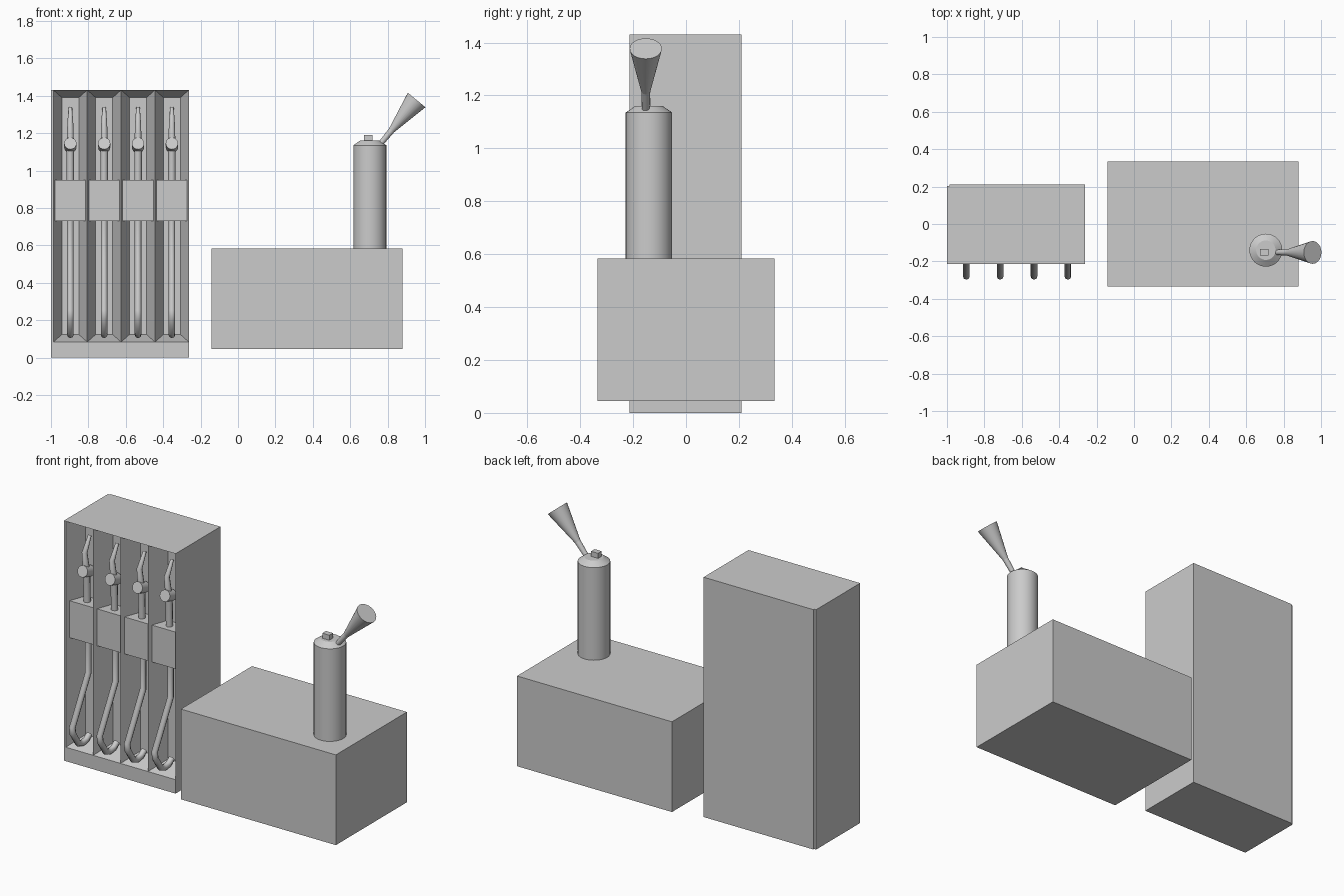
import bpy, bmesh, math
from mathutils import Vector

if "Cube" in bpy.data.objects:
    bpy.data.objects.remove(bpy.data.objects["Cube"])


def box(name, lo, hi):
    lo, hi = Vector(lo), Vector(hi)
    bpy.ops.mesh.primitive_cube_add(size=1, location=(lo + hi) / 2)
    ob = bpy.context.object
    ob.name = name
    ob.scale = hi - lo
    return ob


def cone(name, a, b, r1, r2, sides=32):
    a, b = Vector(a), Vector(b)
    bpy.ops.mesh.primitive_cone_add(vertices=sides, radius1=r1, radius2=r2,
                                    depth=(b - a).length, location=(a + b) / 2)
    ob = bpy.context.object
    ob.name = name
    ob.rotation_euler = (b - a).to_track_quat('Z', 'Y').to_euler()
    bpy.ops.object.shade_smooth_by_angle(angle=math.radians(30))
    return ob


def tube(name, x, path, radius):
    # path holds (y, z, radius scale)
    cu = bpy.data.curves.new(name, 'CURVE')
    cu.dimensions = '3D'
    cu.bevel_depth = radius
    cu.bevel_resolution = 2
    cu.use_fill_caps = True
    sp = cu.splines.new('POLY')
    sp.points.add(len(path) - 1)
    for p, (y, z, s) in zip(sp.points, path):
        p.co = (x, y, z, 1)
        p.radius = s
    ob = bpy.data.objects.new(name, cu)
    bpy.context.collection.objects.link(ob)
    return ob


# Cabinet body with four funnel-shaped bays in the front
X0, X1, TOP, FRONT, BACK, BASE = -0.987, -0.263, 1.43, -0.213, 0.21, 0.083
REAR = -0.09
PITCH = (X1 - X0) / 4

bm = bmesh.new()


def quad(*pts):
    bm.faces.new([bm.verts.new(p) for p in pts])


def rect(x0, x1, z0, z1, y):
    return [(x0, y, z0), (x1, y, z0), (x1, y, z1), (x0, y, z1)]


f = rect(X0, X1, 0, TOP, FRONT)
b = rect(X0, X1, 0, TOP, BACK)
quad(*reversed(b))
for i in range(4):
    j = (i + 1) % 4
    quad(f[j], f[i], b[i], b[j])
quad(*rect(X0, X1, 0, BASE, FRONT))
for k in range(4):
    x = X0 + k * PITCH
    outer = rect(x, x + PITCH, BASE, TOP, FRONT)
    inner = rect(x + 0.045, x + PITCH - 0.045, BASE + 0.04, TOP - 0.04, REAR)
    quad(*inner)
    for i in range(4):
        j = (i + 1) % 4
        quad(outer[i], outer[j], inner[j], inner[i])
bmesh.ops.remove_doubles(bm, verts=bm.verts, dist=1e-5)
me = bpy.data.meshes.new("cabinet")
bm.to_mesh(me)
bm.free()
bpy.context.collection.objects.link(bpy.data.objects.new("cabinet", me))

# Thin left side panel
box("cabinet_side_panel", (-1.0, FRONT, 0), (X0, 0.203, TOP))

# Dispenser fittings, one set per bay
for k in range(4):
    x = X0 + (k + 0.5) * PITCH
    n = f"_{k + 1}"
    box("holder_box" + n, (x - 0.083, -0.19, 0.73), (x + 0.083, REAR + 0.01, 0.95))
    tube("upper_pipe" + n, x, [(-0.14, 0.92, 1), (-0.145, 1.12, 1),
                               (-0.165, 1.25, 0.8), (-0.115, 1.335, 0.5)], 0.02)
    cone("knob" + n, (x, -0.12, 1.125), (x, -0.185, 1.145), 0.033, 0.033, 20)
    tube("hooked_hose" + n, x, [(-0.13, 0.76, 1), (-0.13, 0.52, 1), (-0.28, 0.25, 1),
                                (-0.275, 0.21, 1), (-0.225, 0.135, 1), (-0.19, 0.122, 1),
                                (-0.15, 0.128, 1), (-0.12, 0.15, 1)], 0.018)

# Large block
box("counter_block", (-0.142, -0.335, 0.045), (0.88, 0.335, 0.583))

# Canister with sloped shoulder and small button
CX, CY = 0.705, -0.14
cone("canister", (CX, CY, 0.57), (CX, CY, 1.135), 0.088, 0.088)
cone("canister_shoulder", (CX, CY, 1.135), (CX, CY, 1.16), 0.088, 0.052)
box("button", (0.674, -0.168, 1.155), (0.72, -0.134, 1.19))

# Horn: tilted stem and flared mouth
mouth = Vector((0.955, -0.152, 1.377))
axis = Vector((0.636, 0, 0.772))
cone("horn_stem", mouth - axis * 0.305, mouth - axis * 0.21, 0.014, 0.017, 24)
cone("horn_mouth", mouth - axis * 0.21, mouth, 0.017, 0.061, 24)
